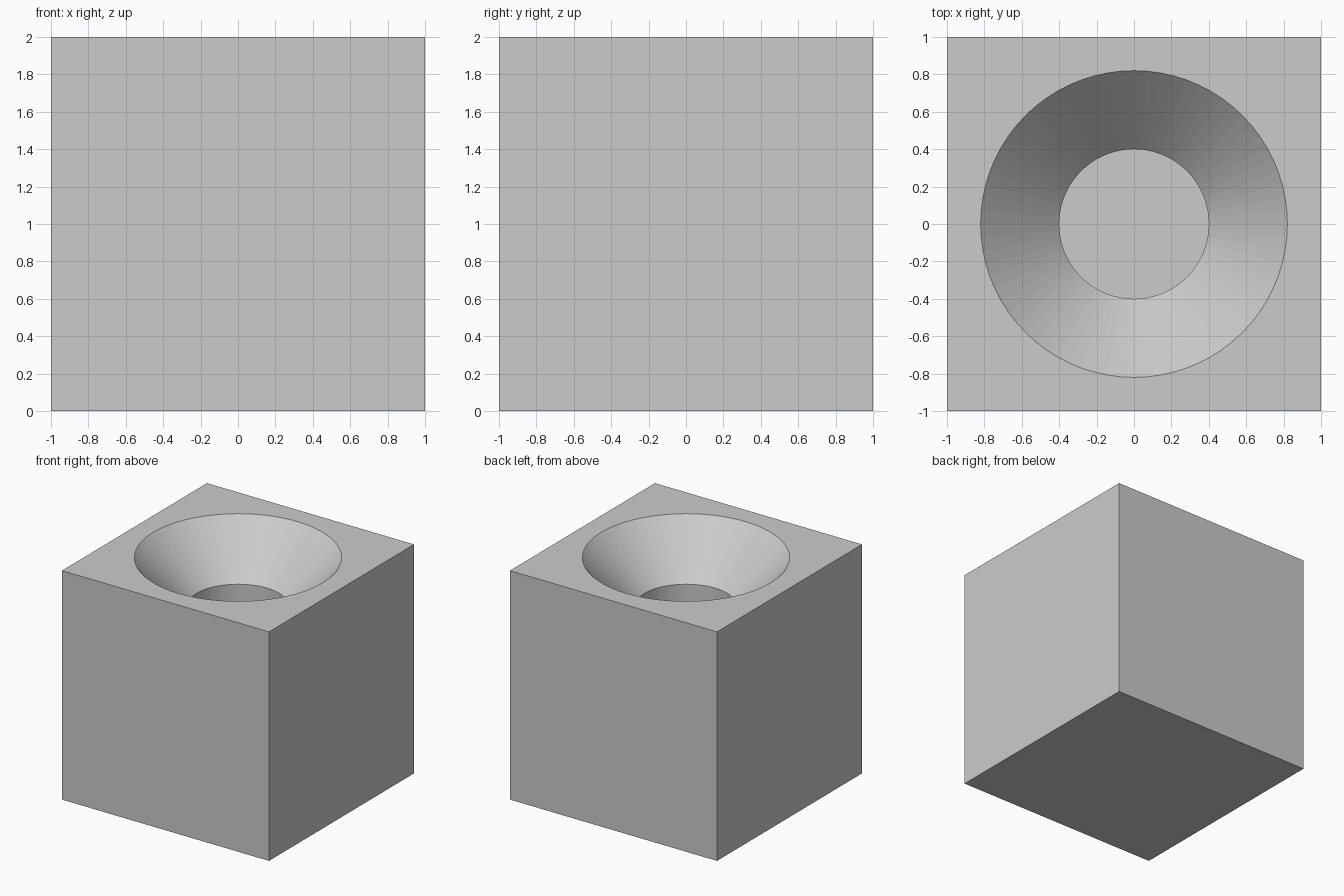
import bpy
import bmesh
from math import cos, sin, tau

if "Cube" in bpy.data.objects:
    bpy.data.objects.remove(bpy.data.objects["Cube"], do_unlink=True)

SIDES = 72
HALF = 1.0
TOP = 2.0
# Hole profile as (radius, height): rim, end of countersink, blind floor
HOLE = [(0.82, TOP), (0.40, 1.58), (0.40, 0.5)]

GREY = (0.6, 0.6, 0.6, 1.0)
mat = bpy.data.materials.new("plain grey")
mat.use_nodes = True
mat.diffuse_color = GREY
mat.node_tree.nodes["Principled BSDF"].inputs["Base Color"].default_value = GREY

bm = bmesh.new()


def ring(radius, z):
    """Closed circle of vertices at height z."""
    return [bm.verts.new((radius * cos(tau * i / SIDES), radius * sin(tau * i / SIDES), z))
            for i in range(SIDES)]


def square(z):
    return [bm.verts.new((x * HALF, y * HALF, z))
            for x, y in ((1, 1), (-1, 1), (-1, -1), (1, -1))]


def bridge(a, b):
    """Quads between two loops of equal length."""
    for i in range(len(a)):
        j = (i + 1) % len(a)
        bm.faces.new((a[i], a[j], b[j], b[i]))


# Block sides and underside
base, lid = square(0), square(TOP)
bridge(base, lid)
bm.faces.new(base)

# Countersink, straight bore and its floor
rings = [ring(r, z) for r, z in HOLE]
for upper, lower in zip(rings, rings[1:]):
    bridge(upper, lower)
bm.faces.new(rings[-1])

# Top face: each corner fans to its quarter of the rim
rim, quarter = rings[0], SIDES // 4
for k in range(4):
    arc = [rim[(k * quarter + i) % SIDES] for i in range(quarter + 1)]
    for a, b in zip(arc, arc[1:]):
        bm.faces.new((lid[k], b, a))
    bm.faces.new((lid[k], lid[(k + 1) % 4], arc[-1]))

bmesh.ops.recalc_face_normals(bm, faces=bm.faces)
mesh = bpy.data.meshes.new("countersunk_block")
bm.to_mesh(mesh)
bm.free()
mesh.materials.append(mat)
block = bpy.data.objects.new("countersunk_block", mesh)
bpy.context.collection.objects.link(block)
